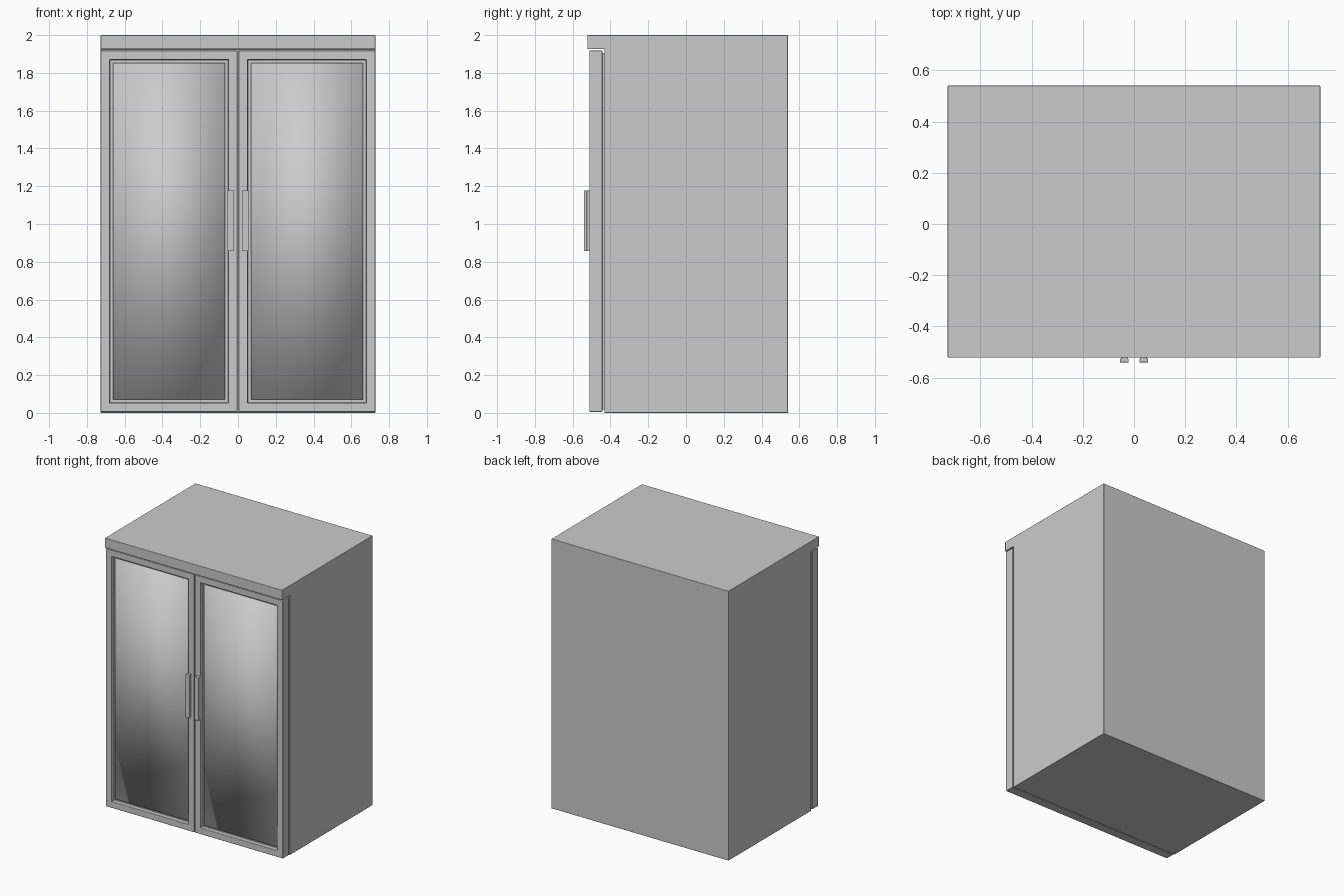
import bpy, bmesh
from mathutils import Vector

if "Cube" in bpy.data.objects:
    bpy.data.objects.remove(bpy.data.objects["Cube"])


def finish(name, bm, bevel=0.0, mirror=False, smooth=False, segments=2):
    bmesh.ops.recalc_face_normals(bm, faces=bm.faces)
    mesh = bpy.data.meshes.new(name)
    bm.to_mesh(mesh)
    bm.free()
    ob = bpy.data.objects.new(name, mesh)
    bpy.context.collection.objects.link(ob)
    if mirror:
        ob.modifiers.new("mirror", 'MIRROR')
    if bevel:
        mod = ob.modifiers.new("bevel", 'BEVEL')
        mod.width = bevel
        mod.segments = segments
        mod.harden_normals = True
    if smooth or bevel:
        mesh.shade_smooth()
    return ob


def box(x0, x1, y0, y1, z0, z1):
    bm = bmesh.new()
    bmesh.ops.create_cube(bm, size=1)
    for v in bm.verts:
        v.co = Vector((x1 if v.co.x > 0 else x0,
                       y1 if v.co.y > 0 else y0,
                       z1 if v.co.z > 0 else z0))
    return bm


def extrude(points, axis, a, b):
    """Extrude a (y, z) profile along x, or an (x, y) profile along z."""
    bm = bmesh.new()
    place = (lambda p, t: (t, *p)) if axis == 'X' else (lambda p, t: (*p, t))
    face = bm.faces.new([bm.verts.new(place(p, a)) for p in points])
    new = bmesh.ops.extrude_face_region(bm, geom=[face])["geom"]
    shift = (b - a, 0, 0) if axis == 'X' else (0, 0, b - a)
    bmesh.ops.translate(bm, vec=shift,
                        verts=[g for g in new if isinstance(g, bmesh.types.BMVert)])
    return bm


# Cabinet body with its top hood overhanging the doors
hood = [(0.54, 0), (0.54, 2), (-0.522, 2), (-0.522, 1.926), (-0.432, 1.926), (-0.432, 0)]
finish("cabinet_body", extrude(hood, 'X', -0.727, 0.727), bevel=0.003)

# Door frames: a slab with an inset, recessed front face
bm = box(0.003, 0.727, -0.512, -0.443, 0.005, 1.918)
front = min(bm.faces, key=lambda f: f.calc_center_median().y)
bmesh.ops.inset_region(bm, faces=[front], thickness=0.068)
inner = bmesh.ops.extrude_face_region(bm, geom=[front])["geom"]
bmesh.ops.translate(bm, vec=(0, 0.03, 0),
                    verts=[g for g in inner if isinstance(g, bmesh.types.BMVert)])
bmesh.ops.delete(bm, geom=[front], context='FACES_ONLY') if front.is_valid else None
finish("door_frames", bm, bevel=0.004, mirror=True)

# Glass panels, softly shaded across their whole face
finish("glass_panels", box(0.069, 0.661, -0.498, -0.475, 0.071, 1.852),
       mirror=True, smooth=True)

# Door seals closing the gap between doors and body
finish("door_seals", box(0.018, 0.717, -0.446, -0.430, 0.018, 1.905), mirror=True)

# Pull handles: stepped profile with a wider grip in front
grip = [(0.026, -0.508), (0.026, -0.524), (0.021, -0.528), (0.021, -0.540),
        (0.055, -0.540), (0.055, -0.528), (0.050, -0.524), (0.050, -0.508)]
finish("door_handles", extrude(grip, 'Z', 0.857, 1.177), bevel=0.001, mirror=True, segments=1)
